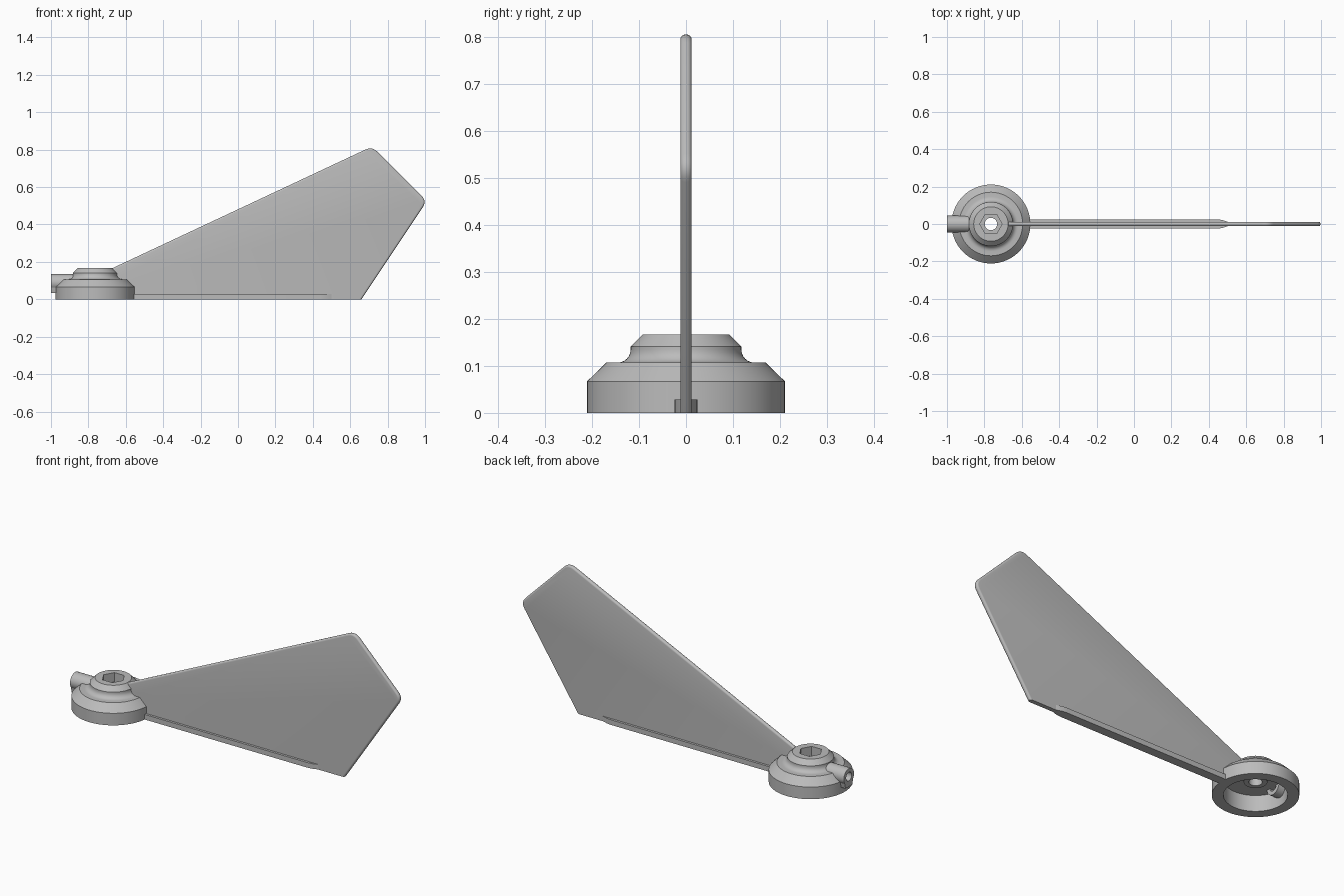
import bpy, bmesh, math
from mathutils import Vector, Matrix

if "Cube" in bpy.data.objects:
    bpy.data.objects.remove(bpy.data.objects["Cube"])

grey = bpy.data.materials.new("plain_grey")
grey.use_nodes = True
grey.diffuse_color = (0.5, 0.5, 0.5, 1)
grey.node_tree.nodes["Principled BSDF"].inputs["Base Color"].default_value = (0.5, 0.5, 0.5, 1)

HUB_X = -0.765


def finish(name, bm, smooth=True):
    bmesh.ops.recalc_face_normals(bm, faces=bm.faces)
    mesh = bpy.data.meshes.new(name)
    bm.to_mesh(mesh)
    bm.free()
    mesh.materials.append(grey)
    obj = bpy.data.objects.new(name, mesh)
    bpy.context.collection.objects.link(obj)
    if smooth:
        bpy.ops.object.select_all(action="DESELECT")
        obj.select_set(True)
        bpy.context.view_layer.objects.active = obj
        bpy.ops.object.shade_smooth_by_angle(angle=math.radians(30))
    return obj


def prism(points, direction):
    """Closed polygon pushed along a direction."""
    bm = bmesh.new()
    face = bm.faces.new([bm.verts.new(p) for p in points])
    new = bmesh.ops.extrude_face_region(bm, geom=[face])["geom"]
    verts = [v for v in new if isinstance(v, bmesh.types.BMVert)]
    bmesh.ops.translate(bm, verts=verts, vec=direction)
    return bm


def lathe(profile, steps=64):
    """Closed (radius, height) loop turned about the z axis."""
    bm = bmesh.new()
    verts = [bm.verts.new((r, 0, z)) for r, z in profile]
    edges = [bm.edges.new((a, b)) for a, b in zip(verts, verts[1:] + verts[:1])]
    bmesh.ops.spin(bm, geom=verts + edges, cent=(0, 0, 0), axis=(0, 0, 1),
                   angle=math.tau, steps=steps)
    bmesh.ops.remove_doubles(bm, verts=bm.verts, dist=1e-5)
    return bm


def cut(target, cutter):
    cutter.hide_render = True
    cutter.hide_set(True)
    mod = target.modifiers.new("cut", "BOOLEAN")
    mod.operation = "DIFFERENCE"
    mod.solver = "EXACT"
    mod.object = cutter


def round_corner(before, corner, after, length, steps=6):
    a = corner + (before - corner).normalized() * length
    b = corner + (after - corner).normalized() * length
    return [a.lerp(corner, t / steps).lerp(corner.lerp(b, t / steps), t / steps)
            for t in range(steps + 1)]


# Stepped hollow hub with a concave fillet between the two tiers
fillet = [(0.146 - 0.028 * math.cos(a), 0.135 - 0.028 * math.sin(a))
          for a in [math.pi / 2 * i / 6 for i in range(7)]]
profile = ([(0.033, 0.167), (0.092, 0.167), (0.118, 0.141)] + fillet +
           [(0.17, 0.107), (0.211, 0.067), (0.211, 0), (0.155, 0), (0.155, 0.088),
            (0.057, 0.088), (0.057, 0.073), (0.033, 0.073)])
bm = lathe(profile)
bmesh.ops.translate(bm, verts=bm.verts, vec=(HUB_X, 0, 0))
hub = finish("hub", bm)

# Hexagonal socket in the top of the hub
hexagon = [(HUB_X + 0.06 * math.cos(i * math.pi / 3), 0.06 * math.sin(i * math.pi / 3), 0.115)
           for i in range(6)]
cut(hub, finish("socket_cutter", prism(hexagon, (0, 0, 0.1)), False))

# Side tube, bored at its outer end
bm = lathe([(0.024, 0), (0.045, 0), (0.045, 0.125), (0.024, 0.125)], 32)
turn = Matrix.Translation((-1, 0, 0.09)) @ Matrix.Rotation(math.pi / 2, 4, "Y")
bmesh.ops.transform(bm, matrix=turn, verts=bm.verts)
finish("side_tube", bm)

# Web under the tube
web = [(-1, -0.03, 0.034), (-1, 0.03, 0.034), (-1, 0.036, 0.063), (-1, -0.036, 0.063)]
finish("tube_web", prism(web, (0.06, 0, 0)), False)

# Fin blade with two rounded corners and a rounded rim
HALF = 0.012
heel, tip, peak, root = [Vector(p) for p in ((0.66, 0), (1.01, 0.525), (0.717, 0.817), (-0.67, 0.167))]
outline = ([Vector((-0.59, 0)), heel] + round_corner(heel, tip, peak, 0.04) +
           round_corner(tip, peak, root, 0.04) +
           [root, Vector((-0.67, 0.1)), Vector((-0.59, 0.1))])
bm = prism([(p.x, -HALF, p.y) for p in outline], (0, 2 * HALF, 0))
rim = []
for e in bm.edges:
    a, b = (v.co for v in e.verts)
    mid = (a + b) / 2
    if abs(a.y - b.y) < 1e-6 and mid.z > 0.01 and mid.x > -0.58:
        rim.append(e)
bmesh.ops.bevel(bm, geom=rim, offset=0.0105, segments=4, profile=0.5, affect="EDGES",
                clamp_overlap=True)
finish("fin", bm)

# Thicker foot strip along the bottom of the fin, narrowing at its end
side = [(-0.59, 0.025), (0.44, 0.025), (0.47, 0.022), (0.5, 0.012)]
strip = [(x, y, 0) for x, y in side] + [(x, -y, 0) for x, y in reversed(side)]
finish("foot_strip", prism(strip, (0, 0, 0.028)))
